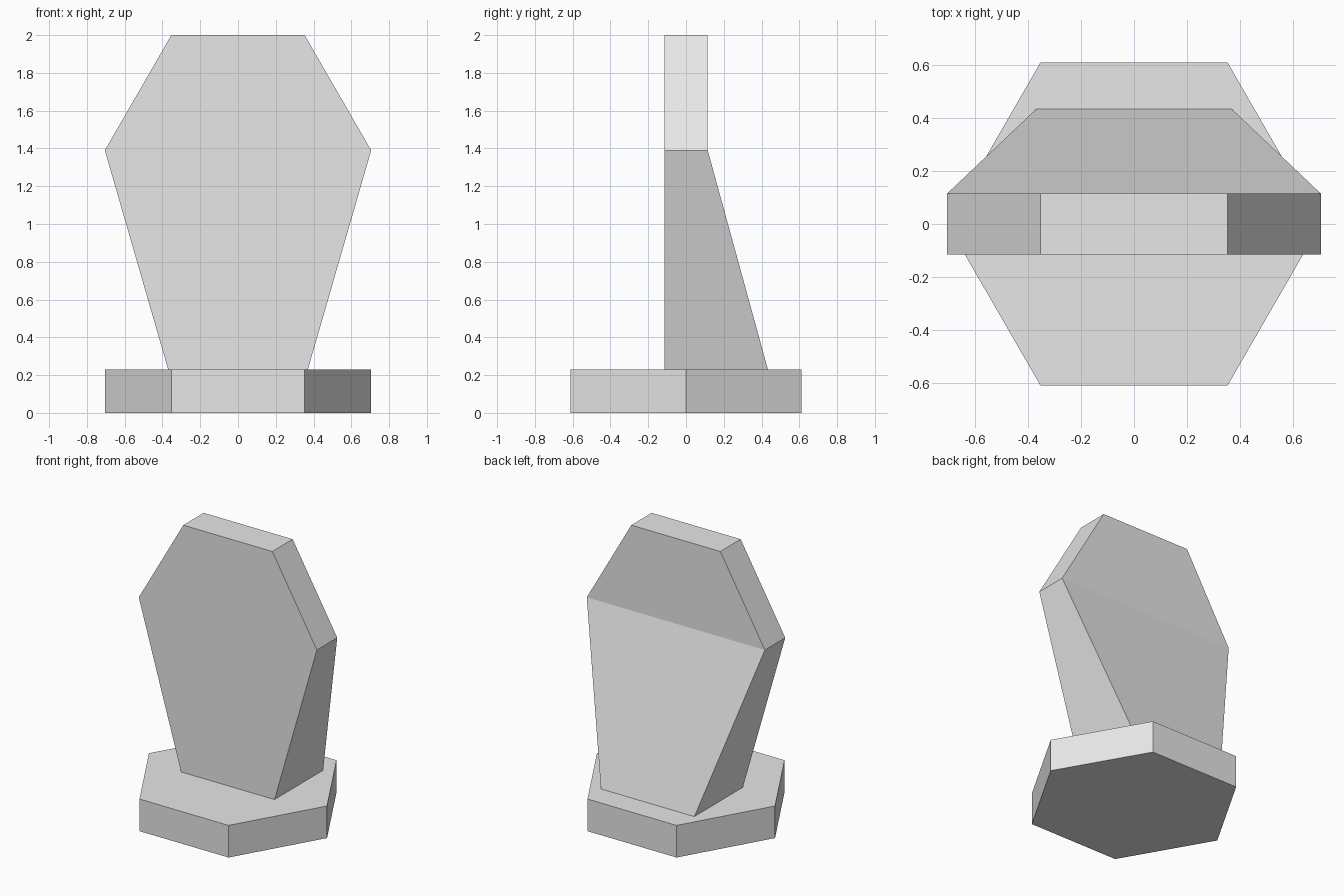
import bpy
from math import cos, sin, radians

cube = bpy.data.objects.get("Cube")
if cube:
    bpy.data.objects.remove(cube, do_unlink=True)

R = 0.705        # hexagon radius
THICK = 0.23     # slab thickness
HALF = THICK / 2
MID = 1.39       # height of the widest line of the upright

grey = bpy.data.materials.new("light_grey")
colour = (0.8, 0.8, 0.8, 1)
grey.diffuse_color = colour
grey.use_nodes = True
grey.node_tree.nodes["Principled BSDF"].inputs["Base Color"].default_value = colour


def loft(name, start, end):
    """Join two matching outlines into a closed flat-faced solid."""
    n = len(start)
    faces = [tuple(reversed(range(n))), tuple(range(n, 2 * n))]
    faces += [(i, (i + 1) % n, n + (i + 1) % n, n + i) for i in range(n)]
    mesh = bpy.data.meshes.new(name)
    mesh.from_pydata(start + end, [], faces)
    mesh.materials.append(grey)
    obj = bpy.data.objects.new(name, mesh)
    bpy.context.collection.objects.link(obj)
    return obj


# Hexagonal foot lying flat
hexagon = [(R * cos(radians(60 * i)), R * sin(radians(60 * i))) for i in range(6)]
loft("base", [(x, y, 0) for x, y in hexagon], [(x, y, THICK) for x, y in hexagon])

# Upper half of an upright hexagon slab
upper = [(x, MID + z) for x, z in hexagon[:4]]
loft("upright_top", [(x, -HALF, z) for x, z in upper][::-1],
     [(x, HALF, z) for x, z in upper][::-1])

# Tapering lower half, deepening towards the back and sunk into the foot
foot_x, foot_back, foot_z = R / 2, 0.45, 0.17
loft("upright_support",
     [(-foot_x, -HALF, foot_z), (foot_x, -HALF, foot_z),
      (foot_x, foot_back, foot_z), (-foot_x, foot_back, foot_z)],
     [(-R, -HALF, MID), (R, -HALF, MID), (R, HALF, MID), (-R, HALF, MID)])
